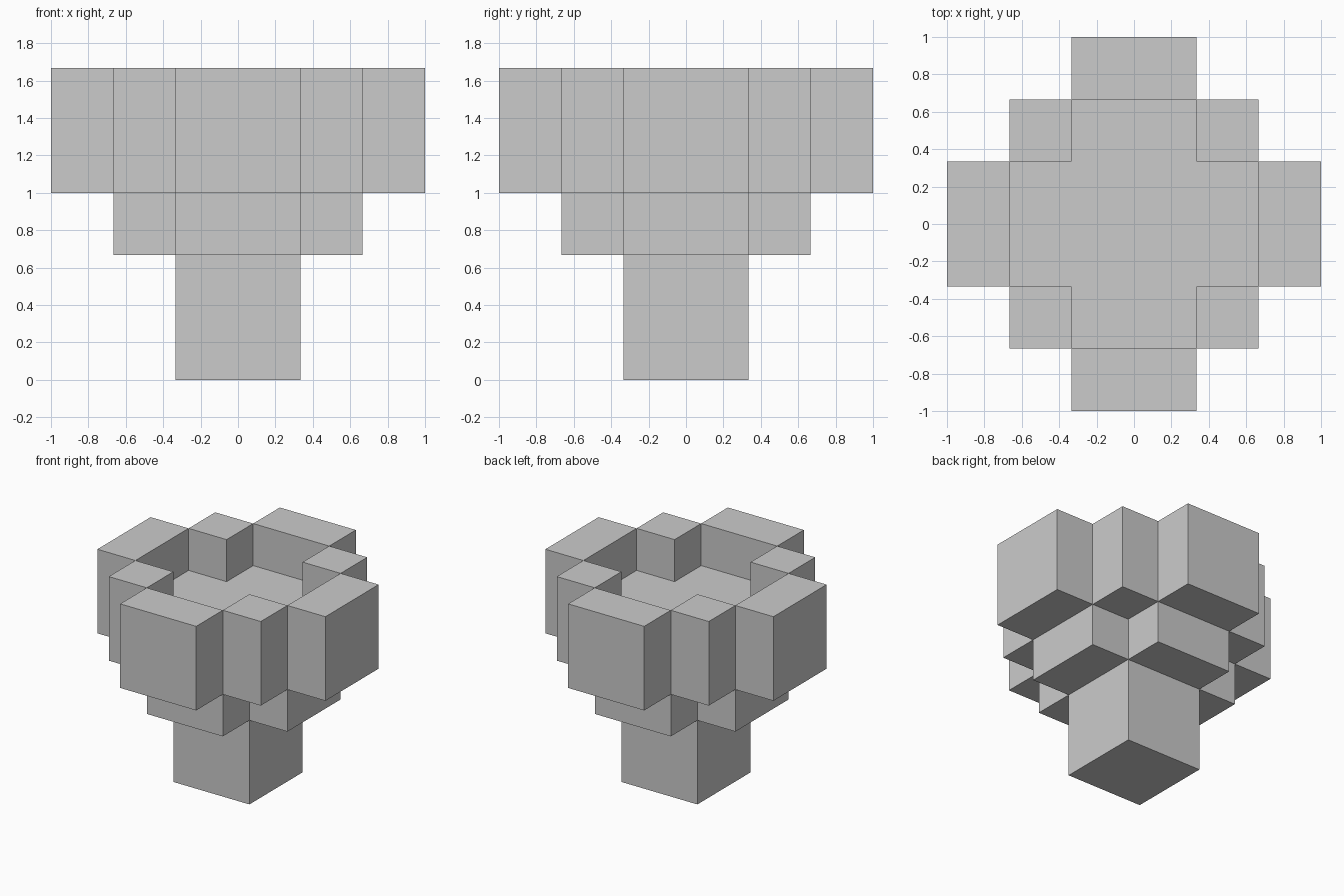
import bpy, bmesh
from mathutils import Vector

if "Cube" in bpy.data.objects:
    bpy.data.objects.remove(bpy.data.objects["Cube"])

U = 1 / 3  # grid module: every dimension is a multiple of this


def prism(name, outline, z0, z1, cap_top=True):
    """Extrude a counter-clockwise outline (in modules) from z0 to z1."""
    bm = bmesh.new()
    base = bm.faces.new([bm.verts.new((x * U, y * U, z0 * U)) for x, y in outline])
    ext = bmesh.ops.extrude_face_region(bm, geom=[base], use_keep_orig=True)["geom"]
    top = [g for g in ext if isinstance(g, bmesh.types.BMVert)]
    bmesh.ops.translate(bm, verts=top, vec=Vector((0, 0, (z1 - z0) * U)))
    bmesh.ops.recalc_face_normals(bm, faces=bm.faces[:])
    if not cap_top:
        caps = [f for f in bm.faces if f.normal.z > 0.9]
        bmesh.ops.delete(bm, geom=caps, context='FACES')
    mesh = bpy.data.meshes.new(name)
    bm.to_mesh(mesh)
    bm.free()
    obj = bpy.data.objects.new(name, mesh)
    bpy.context.collection.objects.link(obj)
    return obj


def rect(x0, x1, y0, y1):
    return [(x0, y0), (x1, y0), (x1, y1), (x0, y1)]


def quarter_turns(points):
    """The given points followed by their three 90 degree rotations."""
    out = []
    for _ in range(4):
        out += points
        points = [(-y, x) for x, y in points]
    return out


# Square stem, open where it meets the bowl
prism("stem", rect(-1, 1, -1, 1), 0, 2, cap_top=False)

# Cross-shaped bowl floor
prism("bowl_floor", quarter_turns([(2, -1), (2, 1), (1, 1)]), 2, 4)

# Rim: one wide wall and one corner post per side
wall, post = rect(2, 3, -1, 1), rect(1, 2, 1, 2)
walls, posts = quarter_turns(wall), quarter_turns(post)
for i, side in enumerate(("right", "back", "left", "front")):
    prism("rim_wall_" + side, walls[i * 4:i * 4 + 4], 3, 5)
    prism("rim_post_" + str(i + 1), posts[i * 4:i * 4 + 4], 3, 5)
